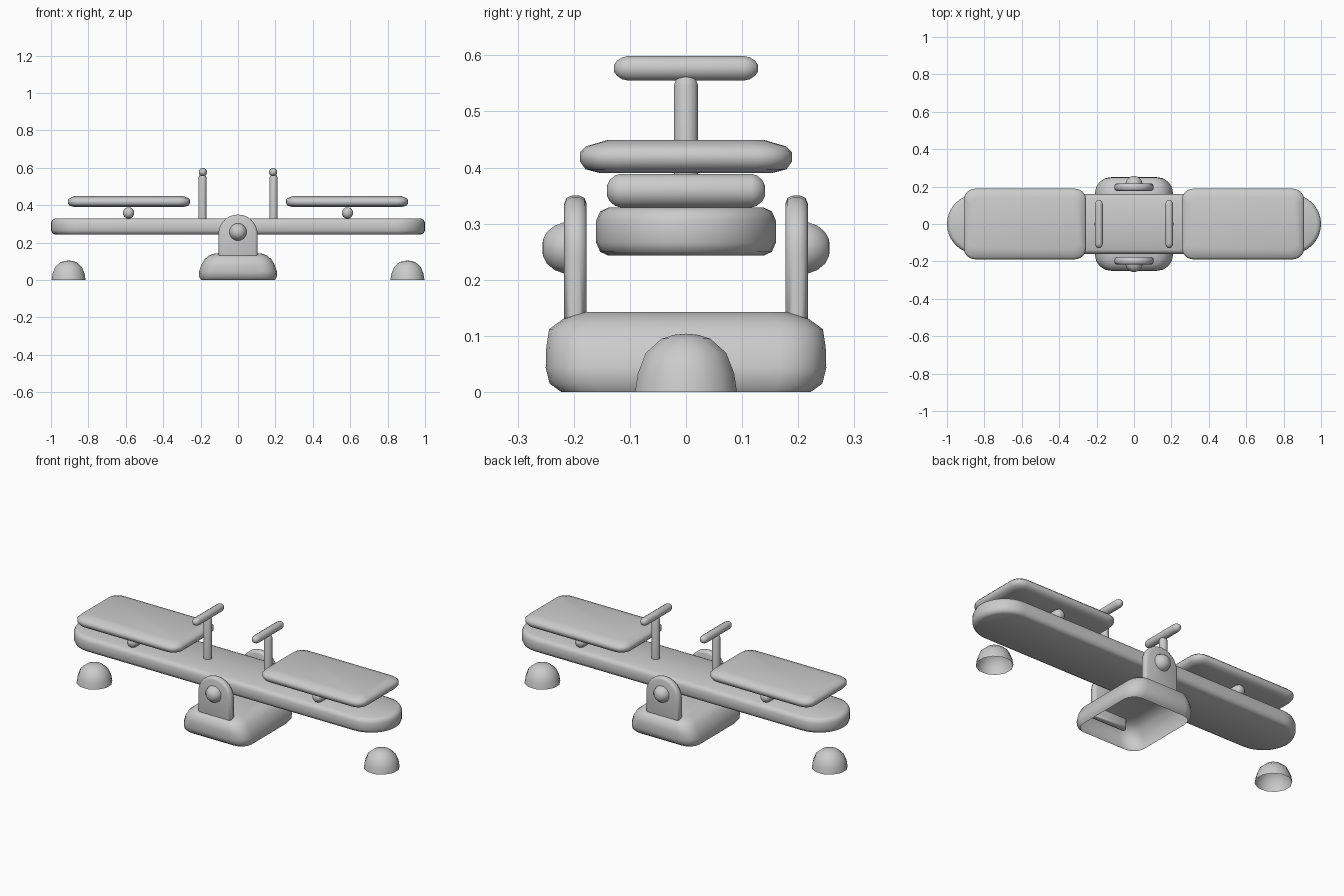
import bpy, bmesh, math
from mathutils import Vector

if "Cube" in bpy.data.objects:
    bpy.data.objects.remove(bpy.data.objects["Cube"])

grey = bpy.data.materials.new("light_grey")
grey.diffuse_color = (0.6, 0.6, 0.6, 1)
grey.use_nodes = True
grey.node_tree.nodes["Principled BSDF"].inputs["Base Color"].default_value = grey.diffuse_color


def loft(name, rings, cap_start=True, cap_end=True):
    """Skin closed rings of points into one smooth object."""
    bm = bmesh.new()
    vs = [[bm.verts.new(p) for p in ring] for ring in rings]
    n = len(vs[0])
    for a, b in zip(vs, vs[1:]):
        for i in range(n):
            j = (i + 1) % n
            bm.faces.new((a[i], a[j], b[j], b[i]))
    if cap_start:
        bm.faces.new(vs[0][::-1])
    if cap_end:
        bm.faces.new(vs[-1])
    bmesh.ops.remove_doubles(bm, verts=bm.verts, dist=1e-5)
    bmesh.ops.recalc_face_normals(bm, faces=bm.faces)
    me = bpy.data.meshes.new(name)
    bm.to_mesh(me)
    bm.free()
    me.materials.append(grey)
    ob = bpy.data.objects.new(name, me)
    bpy.context.collection.objects.link(ob)
    bpy.ops.object.select_all(action='DESELECT')
    ob.select_set(True)
    bpy.context.view_layer.objects.active = ob
    bpy.ops.object.shade_smooth_by_angle(angle=math.radians(50))
    return ob


def rounded_rect(hx, hy, z, r, cx=0, seg=4):
    pts = []
    for k, (sx, sy) in enumerate(((1, 1), (-1, 1), (-1, -1), (1, -1))):
        for i in range(seg + 1):
            a = math.pi / 2 * (k + i / seg)
            pts.append((cx + sx * (hx - r) + r * math.cos(a),
                        sy * (hy - r) + r * math.sin(a), z))
    return pts


def revolve(name, profile, origin, axis, seg=12, **caps):
    """Spin (radius, height) pairs around an axis through origin."""
    axis, origin = Vector(axis), Vector(origin)
    u = axis.orthogonal().normalized()
    w = axis.cross(u)
    rings = []
    for r, h in profile:
        rings.append([origin + axis * h
                      + u * (r * math.cos(2 * math.pi * i / seg))
                      + w * (r * math.sin(2 * math.pi * i / seg))
                      for i in range(seg)])
    return loft(name, rings, **caps)


def rounded_bar(name, r, half, origin, end):
    ends = [(0.3 * r, half), (0.62 * r, half - 0.2 * end),
            (0.9 * r, half - 0.6 * end), (r, half - end)]
    prof = [(a, -h) for a, h in ends] + ends[::-1]
    return revolve(name, prof, origin, (0, 1, 0))


def arch(inset, y):
    r = 0.105 - inset
    pts = [(r * math.cos(math.pi * i / 12), y, 0.245 + r * math.sin(math.pi * i / 12))
           for i in range(13)]
    return pts + [(-r, y, 0.09 + inset), (r, y, 0.09 + inset)]


# hollow base, open underneath
loft("base", [rounded_rect(*p) for p in (
    (0.197, 0.222, 0.0, 0.065), (0.207, 0.243, 0.015, 0.08),
    (0.209, 0.25, 0.043, 0.085), (0.197, 0.249, 0.08, 0.08),
    (0.178, 0.244, 0.112, 0.075), (0.155, 0.218, 0.131, 0.06),
    (0.12, 0.183, 0.143, 0.04))], cap_start=False)

# plank with round ends
loft("plank", [rounded_rect(1 - i, 0.16 - i, z, 0.16 - i, seg=8) for i, z in (
    (0.022, 0.243), (0.007, 0.25), (0, 0.266), (0, 0.306),
    (0.007, 0.322), (0.022, 0.329))])

for s, side in ((-1, "left"), (1, "right")):
    # seat pad and its support roll
    loft(side + "_seat", [rounded_rect(hx, hy, z, r, cx=s * 0.583) for hx, hy, z, r in (
        (0.29, 0.152, 0.39, 0.035), (0.317, 0.179, 0.397, 0.055),
        (0.327, 0.189, 0.411, 0.06), (0.327, 0.189, 0.427, 0.06),
        (0.317, 0.178, 0.438, 0.055), (0.29, 0.14, 0.449, 0.035))])
    rounded_bar(side + "_seat_roll", 0.031, 0.141, (s * 0.585, 0, 0.359), 0.024)

    # handle post and grip
    revolve(side + "_handle_post", [(0.022, 0.3), (0.022, 0.547), (0.018, 0.558),
                                    (0.01, 0.565), (0.002, 0.568)],
            (s * 0.19, 0, 0), (0, 0, 1))
    rounded_bar(side + "_handle_grip", 0.0225, 0.128, (s * 0.188, 0, 0.577), 0.024)

    # hollow ground bumper
    revolve(side + "_bumper", [(0.094, 0), (0.089, 0.033), (0.074, 0.07),
                               (0.045, 0.095), (0.022, 0.102), (0, 0.104)],
            (s * 0.906, 0, 0), (0, 0, 1), cap_start=False, cap_end=False)

for s, side in ((-1, "front"), (1, "back")):
    # pivot bracket and domed bolt
    loft(side + "_bracket", [arch(i, s * y) for i, y in (
        (0.014, 0.177), (0.004, 0.181), (0, 0.19), (0, 0.204),
        (0.004, 0.213), (0.014, 0.217))])
    revolve(side + "_bolt", [(0.047, 0.205), (0.047, 0.218), (0.041, 0.234),
                             (0.029, 0.248), (0.015, 0.255), (0.002, 0.256)],
            (0, 0, 0.257), (0, s, 0))
